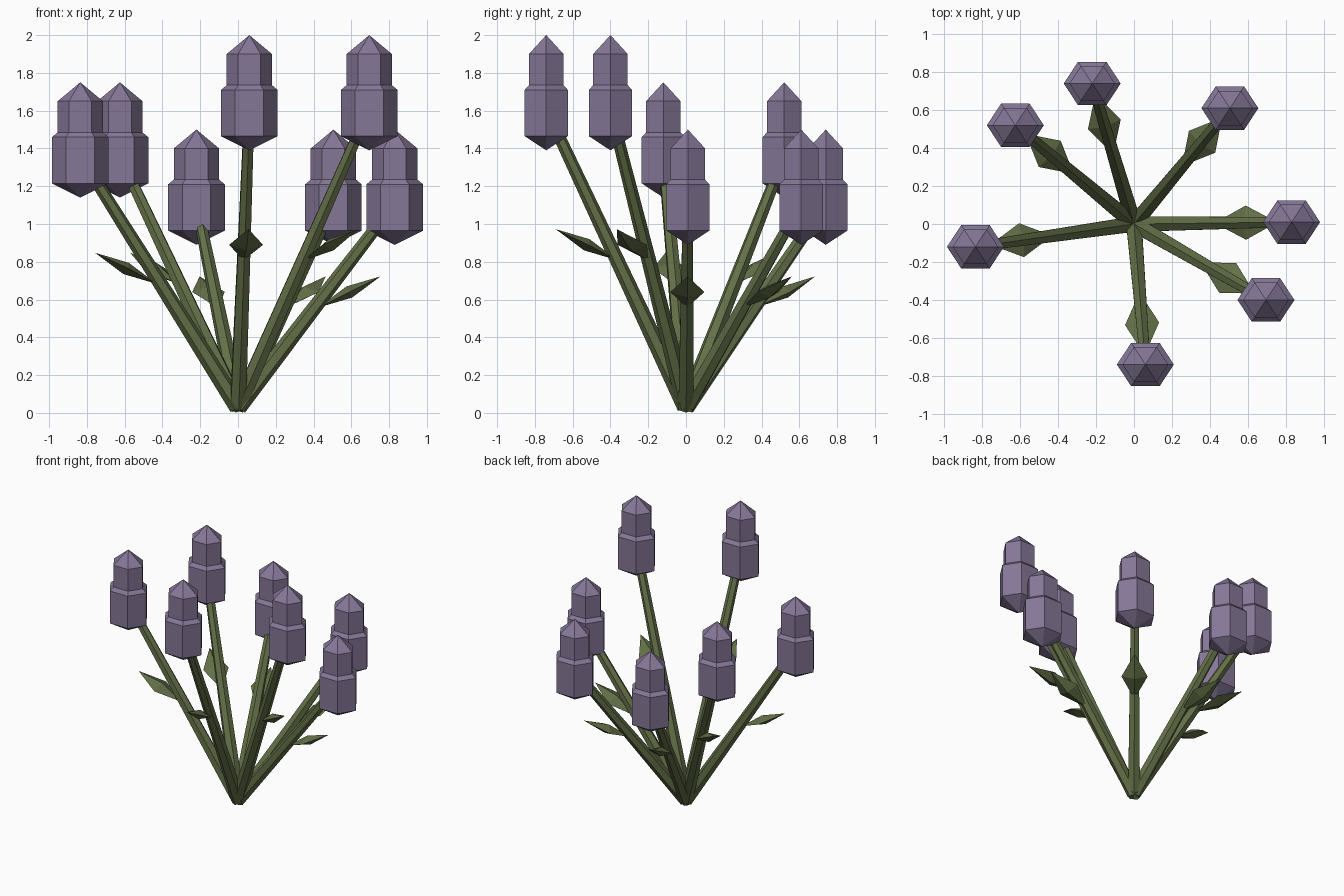
import bpy, bmesh, math
from mathutils import Vector

if "Cube" in bpy.data.objects:
    bpy.data.objects.remove(bpy.data.objects["Cube"])

def material(name, rgb):
    m = bpy.data.materials.new(name)
    m.diffuse_color = (*rgb, 1)
    m.use_nodes = True
    m.node_tree.nodes["Principled BSDF"].inputs["Base Color"].default_value = m.diffuse_color
    return m

PURPLE = material("dusty purple", (0.235, 0.185, 0.31))
GREEN = material("olive green", (0.125, 0.16, 0.064))

def make_loft(name, rings, mat):
    """Skin a list of rings; a ring holding one point is a tip. Open ends are capped."""
    bm = bmesh.new()
    loops = [[bm.verts.new(p) for p in r] for r in rings]
    for a, b in zip(loops, loops[1:]):
        n = max(len(a), len(b))
        for i in range(n):
            j = (i + 1) % n
            quad = [a[i % len(a)], a[j % len(a)], b[j % len(b)], b[i % len(b)]]
            bm.faces.new(list(dict.fromkeys(quad)))
    for end in (loops[0], loops[-1]):
        if len(end) > 2:
            bm.faces.new(end)
    bmesh.ops.recalc_face_normals(bm, faces=bm.faces)
    mesh = bpy.data.meshes.new(name)
    bm.to_mesh(mesh)
    bm.free()
    mesh.materials.append(mat)
    obj = bpy.data.objects.new(name, mesh)
    bpy.context.collection.objects.link(obj)
    return obj

def ring(center, u, v, ru, rv, n):
    if ru == 0:
        return [center]
    return [center + u * ru * math.cos(math.tau * k / n)
            + v * rv * math.sin(math.tau * k / n) for k in range(n)]

X, Y, Z = Vector((1, 0, 0)), Vector((0, 1, 0)), Vector((0, 0, 1))

# Flower head profile: height below the tip, radius
HEAD = [(-0.61, 0), (-0.535, 0.15), (-0.29, 0.15), (-0.265, 0.12), (-0.10, 0.12), (0, 0)]

# Flowers: x, y, top height
FLOWERS = [(0.06, -0.74, 2.0), (0.695, -0.40, 2.0), (0.83, 0.01, 1.5),
           (0.505, 0.61, 1.5), (-0.22, 0.74, 1.5), (-0.625, 0.52, 1.75),
           (-0.835, -0.12, 1.75)]

for i, (x, y, top) in enumerate(FLOWERS, 1):
    tip = Vector((x, y, top))
    out = Vector((x, y, 0)).normalized()
    side = Z.cross(out)

    # Stepped six-sided head, slightly flattened front to back
    make_loft(f"flower_head_{i}",
              [ring(tip + Z * h, X, Y, r, r * 0.88, 6) for h, r in HEAD], PURPLE)

    # Tapered six-sided stem
    start, end = Vector((0, 0, 0.03)), tip - Z * 0.39
    d = (end - start).normalized()
    up = d.cross(side)
    make_loft(f"stem_{i}", [ring(start, up, side, 0.047, 0.047, 6),
                            ring(end, up, side, 0.03, 0.03, 6)], GREEN)

    # Thin diamond leaf growing outward from the stem
    mid = out * (0.71 * math.hypot(x, y)) + Z * (0.5 * top - 0.11)
    along = (out + Z * 0.5).normalized()
    thick = along.cross(side)
    make_loft(f"leaf_{i}", [[mid - along * 0.185],
                            ring(mid, side, thick, 0.09, 0.033, 4),
                            [mid + along * 0.185]], GREEN)
